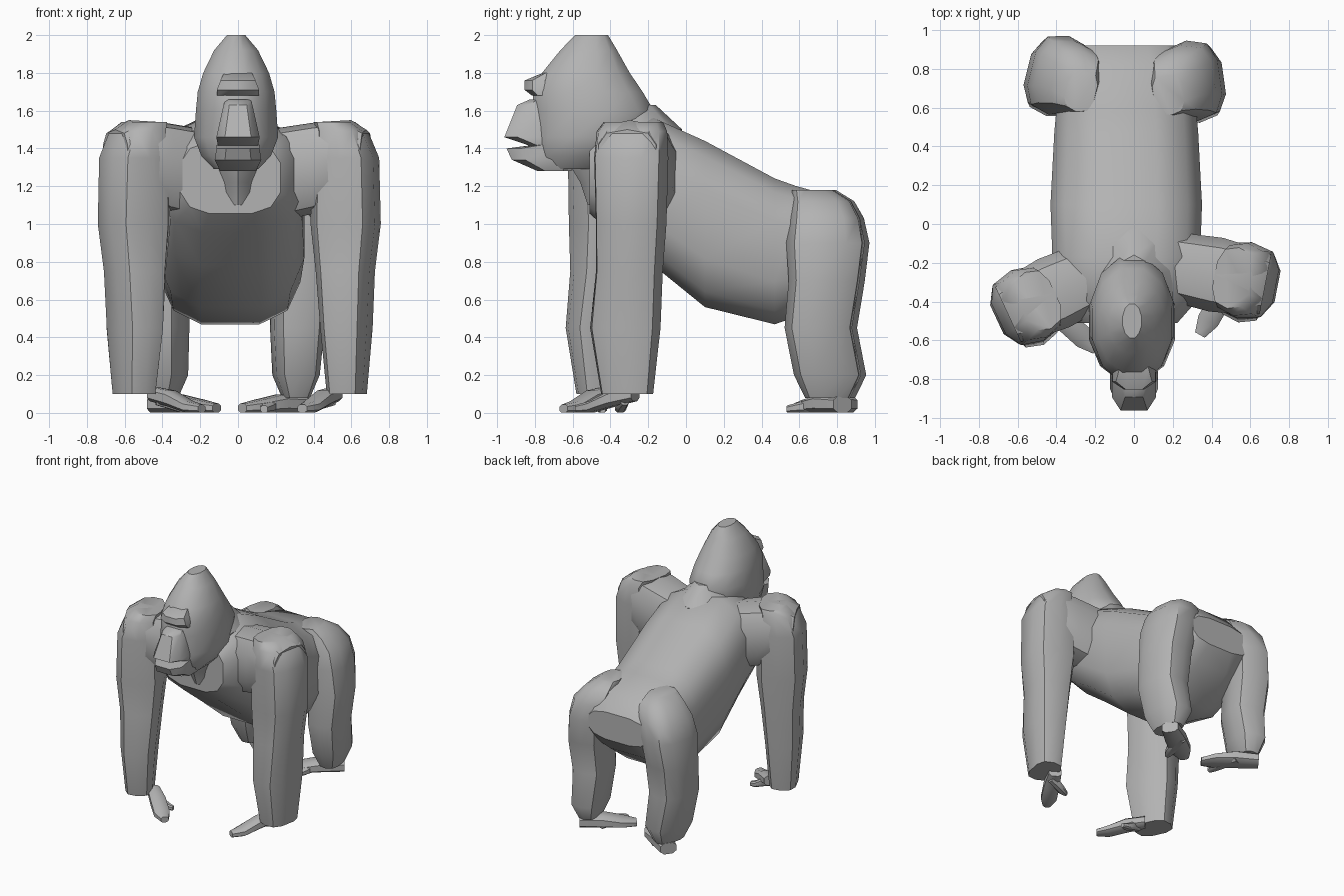
import bpy, math
from mathutils import Matrix, Vector

default_cube = bpy.data.objects.get("Cube")
if default_cube:
    bpy.data.objects.remove(default_cube, do_unlink=True)

fur = bpy.data.materials.new("plain_grey")
fur.use_nodes = True
shade = .45
grey = (shade, shade, shade, 1)
fur.diffuse_color = grey
fur.node_tree.nodes["Principled BSDF"].inputs["Base Color"].default_value = grey


def place(x=0, y=0, yaw=0, side=1):
    """Mirror for the right side, then turn and move."""
    move = Matrix.Translation((x, y, 0))
    turn = Matrix.Rotation(math.radians(yaw), 4, 'Z')
    mirror = Matrix.Diagonal((side, 1, 1, 1))
    return move @ turn @ mirror


def rounded(angle, power):
    """Point on a unit rounded square."""
    def bulge(value):
        return math.copysign(abs(value) ** (2 / power), value)
    return bulge(math.cos(angle)), bulge(math.sin(angle))


def loft(name, axis, rows, sides=10, power=2.8, where=Matrix(), centre=0):
    """Skin rounded sections: position, half width, low edge, high edge, optional sideways lean."""
    verts, faces = [], []
    for position, half, low, high, *lean in rows:
        for step in range(sides):
            across, along = rounded(math.tau * (step + .5) / sides, power)
            a = centre + sum(lean) + half * across
            b = (low + high) / 2 + (high - low) / 2 * along
            point = {'X': (position, a, b), 'Y': (a, position, b), 'Z': (a, b, position)}[axis]
            verts.append(where @ Vector(point))
    for start in range(0, len(verts) - sides, sides):
        for step in range(sides):
            this, after = start + step, start + (step + 1) % sides
            faces.append((this, after, after + sides, this + sides))
    faces.append(tuple(reversed(range(sides))))
    faces.append(tuple(range(len(verts) - sides, len(verts))))

    mesh = bpy.data.meshes.new(name)
    mesh.from_pydata(verts, [], faces)
    mesh.materials.append(fur)
    part = bpy.data.objects.new(name, mesh)
    bpy.context.collection.objects.link(part)
    bpy.ops.object.select_all(action='DESELECT')
    part.select_set(True)
    bpy.context.view_layer.objects.active = part
    bpy.ops.object.mode_set(mode='EDIT')
    bpy.ops.mesh.select_all(action='SELECT')
    bpy.ops.mesh.normals_make_consistent(inside=False)
    bpy.ops.object.mode_set(mode='OBJECT')
    bpy.ops.object.shade_smooth_by_angle(angle=math.radians(40))


def limb(name, rows, where):
    """Upright limb: height, half width, half depth, backward shift, outward lean."""
    sections = [(height, width, shift - depth, shift + depth, lean)
                for height, width, depth, shift, lean in rows]
    loft(name, 'Z', sections, where=where)


def paw(name, length, width, height, where, lift=0):
    """Flat tapering hand, foot or digit that reaches forward."""
    loft(name, 'Y', [
        (length / 4, width * .8, lift, lift + height * .9),
        (-length / 4, width, lift / 2, lift / 2 + height),
        (-length * .7, width, 0, height * .7),
        (-length, width / 2, 0, height / 2)], sides=8, where=where)


# Torso, chest to rump, a little off centre
loft("torso", 'Y', [
    (-.51, .27, 1.05, 1.44), (-.4, .37, .95, 1.52), (-.17, .39, .77, 1.57),
    (.1, .4, .55, 1.45), (.47, .38, .46, 1.25), (.58, .37, .5, 1.21),
    (.82, .33, .68, 1.14), (.92, .26, .8, 1.02)], sides=12, power=3, centre=-.04)

# Neck and skull
loft("neck", 'Z', [
    (1.1, .1, -.52, -.2), (1.22, .11, -.56, -.2), (1.32, .15, -.62, -.1),
    (1.5, .21, -.64, -.02), (1.63, .1, -.5, -.16)], power=2)
loft("skull", 'Z', [
    (1.29, .12, -.78, -.4), (1.36, .19, -.81, -.3), (1.46, .23, -.82, -.2),
    (1.6, .22, -.82, -.16), (1.7, .21, -.82, -.22), (1.8, .18, -.77, -.29),
    (1.92, .12, -.67, -.36), (2, .05, -.59, -.41)],
    sides=12, power=2.1, centre=-.01)

# Brow ridge, muzzle and lower jaw
loft("brow", 'Z', [
    (1.68, .12, -.82, -.7), (1.71, .12, -.86, -.7),
    (1.76, .1, -.86, -.7), (1.8, .08, -.76, -.7)], sides=8, power=2.2)
loft("muzzle", 'Z', [
    (1.41, .11, -.82, -.6), (1.46, .12, -.97, -.6),
    (1.63, .08, -.9, -.6), (1.66, .07, -.83, -.6)], sides=8, power=3.5)
loft("lower_jaw", 'Z', [
    (1.28, .1, -.79, -.6), (1.34, .13, -.93, -.6),
    (1.4, .12, -.96, -.6), (1.42, .12, -.8, -.6)], sides=8, power=3)

# Arms, shoulders and hands; local x points outward
arm_rows = [(.1, .1, .14, -.02, .01), (.45, .13, .19, -.03, .01), (.75, .15, .18, -.01, 0),
            (1, .18, .19, 0, 0), (1.35, .17, .2, 0, 0), (1.49, .13, .19, 0, -.02),
            (1.54, .1, .16, 0, -.06)]
shoulder_rows = [(-.42, .18, 1, 1.5), (-.15, .2, 1.06, 1.54),
                 (.03, .18, 1.15, 1.55), (.11, .16, 1.2, 1.5)]
for label, side, arm_spot, arm_yaw, hand_spot, hand_yaw in [
        ("left", 1, (.57, -.29), -11, (.48, -.33), -30),
        ("right", -1, (-.55, -.42), 25, (-.4, -.46), 48)]:
    arm_place = place(*arm_spot, arm_yaw, side)
    limb(label + "_arm", arm_rows, arm_place)
    loft(label + "_shoulder", 'X', shoulder_rows, power=3, where=arm_place)
    paw(label + "_hand", .28, .06, .09, place(*hand_spot, hand_yaw, side), lift=.06)
    paw(label + "_thumb", .14, .03, .07, place(*hand_spot, hand_yaw - side * 50, side), lift=.04)

# Legs leaning into the hips, and inward-turned feet
leg_rows = [(.08, .07, .12, .02, 0), (.2, .12, .18, .02, 0), (.45, .14, .18, -.03, 0),
            (.7, .15, .19, 0, .01), (.9, .15, .21, .01, -.01), (1.03, .16, .19, .01, -.05),
            (1.12, .13, .16, 0, -.1), (1.18, .08, .11, -.04, -.14)]
for label, side, x, y, yaw in [("left", 1, .31, .73, 8), ("right", -1, -.4, .76, -14)]:
    limb(label + "_leg", leg_rows, place(x, y, yaw, side))
    paw(label + "_foot", .33, .08, .1, place(x - side * .02, y + .05, -side * 54, side))
    paw(label + "_big_toe", .2, .04, .08, place(x - side * .12, y, -side * 15, side))
